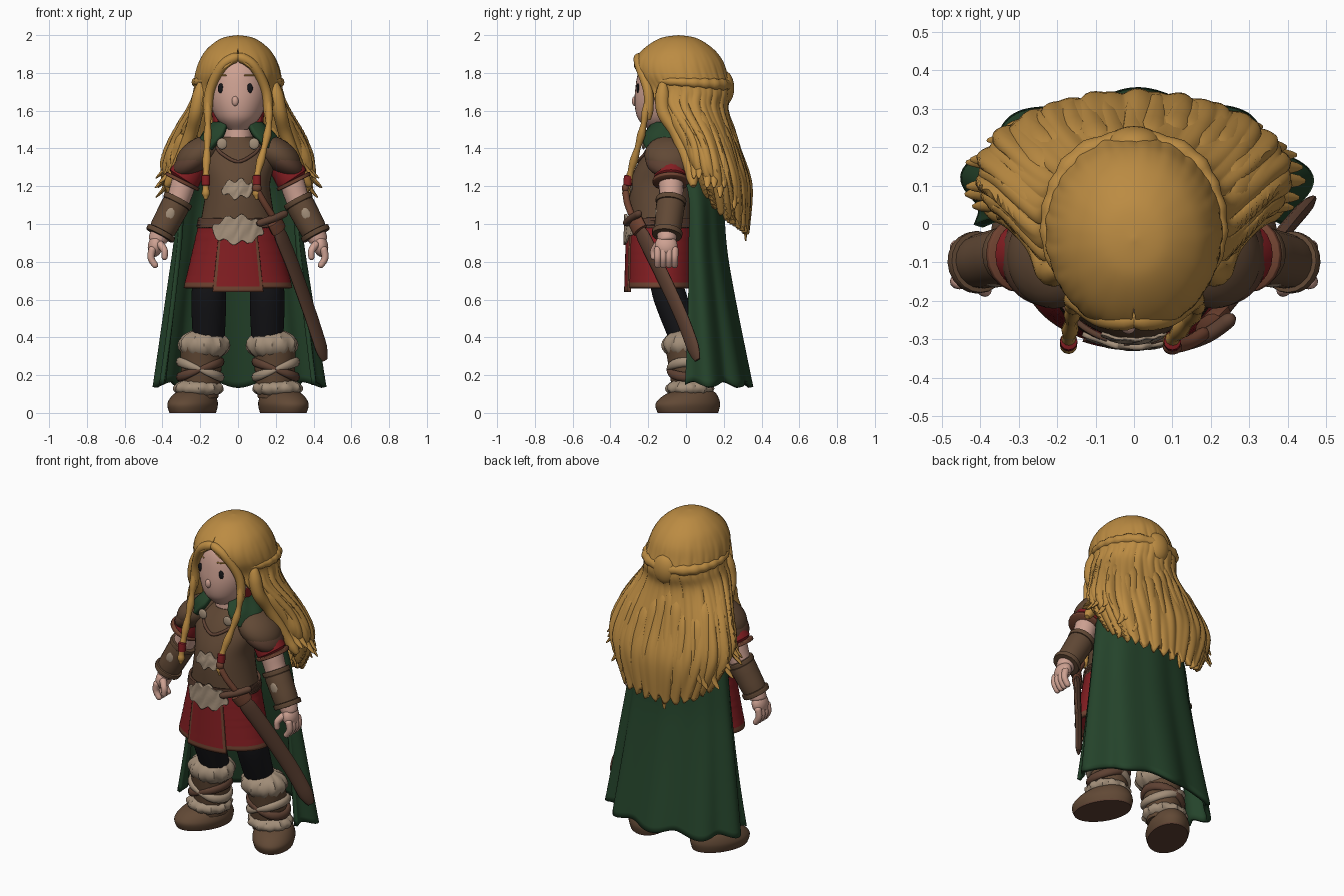
import bpy, bmesh, random
from math import sin, cos, pi, radians
from mathutils import Vector, Matrix

random.seed(4)
if "Cube" in bpy.data.objects:
    bpy.data.objects.remove(bpy.data.objects["Cube"])


def material(name, *rgb):
    m = bpy.data.materials.new(name)
    m.use_nodes = True
    m.diffuse_color = (*rgb, 1)
    m.node_tree.nodes["Principled BSDF"].inputs["Base Color"].default_value = (*rgb, 1)
    return m


HAIR = material("golden hair", .5, .26, .055)
SKIN = material("skin", .62, .36, .29)
GREEN = material("forest green cloth", .018, .057, .024)
RED = material("red cloth", .23, .013, .016)
LEATHER = material("brown leather", .12, .066, .036)
FUR = material("pale fur", .36, .27, .19)
BLACK = material("black cloth", .008, .008, .01)
TRIM = material("reddish brown trim", .16, .055, .03)
SCABBARD = material("dark scabbard leather", .11, .052, .032)


def spline(rows, steps):
    # smooth curve through rows of numbers
    out = []
    for i in range(len(rows) - 1):
        before, start, end, after = [rows[min(max(i + d, 0), len(rows) - 1)] for d in (-1, 0, 1, 2)]
        for j in range(steps):
            t = j / steps
            out.append(tuple(b + t / 2 * (c - a + t * (2*a - 5*b + 4*c - d + t * (3*(b - c) + d - a)))
                             for a, b, c, d in zip(before, start, end, after)))
    return out + [tuple(rows[-1])]


def build(name, rings, mats, closed=True, thick=0, rule=None):
    bm = bmesh.new()
    verts = [[bm.verts.new(p) for p in ring] for ring in rings]
    count = len(rings[0])
    for low, high in zip(verts, verts[1:]):
        for i in range(count if closed else count - 1):
            j = (i + 1) % count
            bm.faces.new((low[i], low[j], high[j], high[i]))
    if closed:
        bm.faces.new(verts[0])
        bm.faces.new(verts[-1])
    bmesh.ops.remove_doubles(bm, verts=bm.verts, dist=.0001)
    bmesh.ops.recalc_face_normals(bm, faces=bm.faces)
    for face in bm.faces:
        face.smooth = True
        if rule:
            face.material_index = rule(face.calc_center_median())
    mesh = bpy.data.meshes.new(name)
    bm.to_mesh(mesh)
    bm.free()
    for m in mats if isinstance(mats, tuple) else (mats,):
        mesh.materials.append(m)
    mesh.set_sharp_from_angle(angle=radians(50))
    ob = bpy.data.objects.new(name, mesh)
    bpy.context.collection.objects.link(ob)
    if thick:
        solid = ob.modifiers.new("thickness", "SOLIDIFY")
        solid.thickness, solid.offset = thick, 0
    return ob


def point(row, angle, scale=1, lift=0, x=0):
    # point on an elliptical section; the angle starts at the front
    z, y, wide = row[:3]
    deep = row[3] if len(row) > 3 else wide
    return Vector((x + wide * scale * sin(angle), y - deep * scale * cos(angle), z + lift))


def section(rows, z):
    return min(spline(rows, 40), key=lambda row: abs(row[0] - z))


def loft(name, rows, mats, x=0, n=40, steps=8, front=False, wave=None, thick=0, rule=None):
    # rows: height, y, half width, half depth, then the half angle (degrees) left open
    # at the front or, with front=True, kept there
    rows = spline(rows, steps)
    opened = len(rows[0]) > 4
    rings = []
    for k, row in enumerate(rows):
        gap = radians(max(row[4], 0)) if opened else 0
        first, last = (-gap, gap) if front else (gap, 2 * pi - gap)
        ring = []
        for i in range(n + opened):
            angle = first + (last - first) * i / n
            scale, lift = wave(angle, k / (len(rows) - 1)) if wave else (1, 0)
            ring.append(point(row, angle, scale, lift, x))
        rings.append(ring)
    return build(name, rings, mats, not opened, thick, rule)


def sweep(name, path, start, end, mats, flat=1, facing=(0, -1, 0), n=12, steps=8, bead=0):
    # tapered tube with rounded ends along a smooth path
    path = [Vector(p) for p in spline([tuple(p) for p in path], steps)]
    rings = []
    for i, p in enumerate(path):
        t = i / (len(path) - 1)
        along = path[min(i + 1, len(path) - 1)] - path[max(i - 1, 0)]
        side = along.cross(Vector(facing)).normalized()
        out = side.cross(along).normalized()
        r = max(start + (end - start) * t, .001) * min(1, .2 + 6 * min(t, 1 - t)) ** .5
        r *= 1 + bead * sin(i * pi / 2)
        rings.append([p + side * r * cos(2 * pi * j / n) + out * r * flat * sin(2 * pi * j / n)
                      for j in range(n)])
    return build(name, rings, mats)


def blob(name, place, size, mats, tilt=0, wave=None):
    arcs = [pi * (i + .1) / 12.2 for i in range(13)]
    ob = loft(name, [(-cos(a), 0, sin(a)) for a in arcs], mats, n=48, steps=1, wave=wave)
    ob.data.transform(Matrix.Translation(place) @ Matrix.Rotation(tilt, 4, "Y") @ Matrix.Diagonal((*size, 1)))
    return ob


def band(name, top, bottom, angle, lift, mats, rounded=False, **options):
    # cloth or leather hugging the body between two heights
    rows = []
    for i in range(25):
        t = i / 24
        z = top + (bottom - top) * t
        _, y, wide, deep = section(BODY, z)
        rows.append((z, y, wide + lift, deep + lift, angle * max(.1, sin(pi * t)) ** .5 if rounded else angle))
    return loft(name, rows, mats, n=72, steps=1, front=True, **options)


def shaggy(angle, t):
    return 1 + .04 * sin(11 * angle + 5 * t) + .03 * sin(19 * angle - 9 * t), .01 * sin(13 * angle)


def ragged(angle, t):
    return 1 + .008 * sin(23 * angle + 9 * t), .012 * sin(17 * angle)


def strands(angle, t):
    loose, side = max(t - .25, 0), min(abs(angle - pi), 2) / 2
    grooves = .03 * sin(23 * angle + 6 * t) + .02 * sin(41 * angle - 8 * t)
    hem = .2 * side * side + .025 * sin(29 * angle)
    return 1 + loose * grooves + .008 * t * sin(17 * angle), t ** 5 * hem


def folds(angle, t):
    return 1 + t * (.055 * cos(9 * (angle - pi)) + .025 * sin(5 * angle)), .015 * t * cos(9 * angle)


# Head and face
HEAD = [(1.5, -.14, .05, .06), (1.57, -.12, .12, .14), (1.7, -.1, .16, .17), (1.85, -.08, .14, .15),
        (1.92, -.06, .03, .03)]
loft("head", HEAD, SKIN)
loft("neck", [(1.4, -.09, .08), (1.55, -.09, .07)], SKIN)
blob("nose", point(section(HEAD, 1.65), -.1), (.018, .015, .026), SKIN)
for side, angle in (("left", .4), ("right", -.6)):
    blob(side + "_eye", point(section(HEAD, 1.72), angle), (.016, .008, .026), BLACK)
    brow = [point(section(HEAD, 1.785), angle + turn) for turn in (-.2, 0, .2)]
    sweep(side + "_brow", brow, .004, .004, HAIR)

# Hair: one open shell with wavy strands, a ragged hem and loose locks
MANE = [(1.985, -.04, 0, 0, 0), (1.97, -.04, .08, .09, 0), (1.92, -.04, .15, .17, 0), (1.86, -.04, .19, .22, 6),
        (1.79, -.03, .212, .235, 28), (1.7, 0, .22, .225, 42), (1.6, 0, .25, .21, 46), (1.4, .09, .35, .18, 62),
        (1.2, .13, .39, .2, 58), (.97, .17, .3, .15, 75)]
loft("hair", MANE, HAIR, n=180, wave=strands, thick=.03)
levels = spline(MANE, 8)
for i in range(25):
    angle = radians(70 + i * 220 / 24)
    outer = abs(angle - pi) / 2
    drift = random.uniform(-.12, .12)
    begin, end = random.randint(48, 54), len(levels) - int(9 * outer) - random.randint(0, 3)
    path = [point(levels[j], angle + drift * (j - begin) / 25) for j in range(begin, end, 4)]
    path.append(path[-1] + Vector((.05 * sin(angle) * (.3 + outer), 0, -.06)))
    sweep("hair_lock", path, random.uniform(.04, .05), .012, HAIR, flat=.6,
          facing=(sin(angle), -cos(angle), 0), n=8, steps=3)

# Gathered knot and bands at the back of the head, strands framing the face
blob("hair_knot", (0, .205, 1.72), (.075, .05, .09), HAIR)
ring = [point(section(MANE, 1.77 - turn / 80), turn, 1.02) for turn in (1, 1.5, 2, 2.5, 3.2)]
sweep("left_hair_band", ring, .02, .035, HAIR, facing=(0, 0, 1), bead=.1)
sweep("left_face_strand", [(-.01, -.25, 1.89), (.08, -.245, 1.84), (.15, -.2, 1.7), (.16, -.2, 1.55)],
      .028, .025, HAIR)
sweep("left_side_lock", [(.19, -.12, 1.75), (.22, -.12, 1.6), (.25, -.05, 1.48), (.32, .02, 1.3), (.38, .04, 1.2)],
      .04, .03, HAIR)

# Long thin front braids with red ties
for side, x, end in (("left", .16, .1), ("right", -.16, -.17)):
    sweep(side + "_braid", [(x, -.2, 1.7), (x, -.23, 1.5), (end, -.3, 1.25), (end, -.32, 1.13)],
          .018, .02, HAIR, bead=.18)
    sweep(side + "_braid_tie", [(end, -.305, 1.26), (end, -.31, 1.2)], .023, .023, RED)

# Cape and cowl
loft("cape", [(1.5, -.06, .15, .12, 35), (1.2, .03, .28, .14, 80), (.8, .05, .34, .16, 78),
              (.15, .08, .43, .25, 70)], GREEN, n=120, steps=12, wave=folds, thick=.025)
loft("cowl", [(1.53, -.08, .12, .1, 28), (1.47, -.08, .18, .15, 28), (1.4, -.08, .22, .17, 42)],
     GREEN, n=60, thick=.03, wave=lambda angle, t: (1 + .03 * sin(7 * angle + 5 * t), 0))
loft("red_collar", [(1.6, -.07, .13, .1, 60), (1.5, -.07, .12, .1, 60)], RED, thick=.02)

# Cuirass and its dressings
BODY = [(.65, -.13, .28, .18), (1, -.13, .2, .17), (1.2, -.13, .17, .17), (1.35, -.1, .19, .14),
        (1.46, -.09, .08, .08)]
loft("leather_cuirass", BODY[1:], LEATHER)
band("chest_ornament", 1.23, 1.14, 29, .006, FUR, rounded=True, thick=.008, wave=ragged)
band("belt", 1.03, .98, 180, .01, SCABBARD, thick=.015)
band("waist_fur", 1.04, .9, 36, .02, FUR, rounded=True, thick=.015, wave=ragged)
edge = [point(section(BODY, 1.33 + abs(turn) / 12), turn, 1.02) for turn in (-1, -.5, 0, .5, 1)]
sweep("collar_edge", edge, .009, .009, SCABBARD)

# Skirt with a trimmed hem and a front panel
band("skirt", 1, .66, 180, 0, (RED, TRIM), thick=.02, rule=lambda c: int(c.z < .69))
band("front_panel", 1, .64, 27, .01, (RED, TRIM), thick=.015,
     rule=lambda c: int(c.z < .67 or abs(c.x) > .18 - c.z / 10))

# Arm
shoulder, elbow, wrist = (.27, -.08, 1.28), (.32, -.08, 1.12), (.41, -.1, .95)
sweep("left_sleeve", [(.17, -.08, 1.36), (.23, -.08, 1.32), (.3, -.08, 1.22)], .06, .095, RED, n=20)
sweep("left_sleeve_trim", [(.29, -.08, 1.235), (.3, -.08, 1.215)], .098, .098, TRIM, n=20)
blob("left_shoulder_guard", (.21, -.085, 1.365), (.135, .135, .085), LEATHER, tilt=.6)
blob("left_shoulder_lower_plate", (.225, -.085, 1.34), (.14, .13, .07), SCABBARD, tilt=.6)
blob("left_collar_clasp", (.085, -.225, 1.425), (.028, .01, .03), FUR)
sweep("left_arm", [shoulder, elbow, wrist, (.43, -.1, .9)], .07, .045, SKIN, n=20)
sweep("left_bracer", [elbow, wrist], .078, .07, LEATHER, n=20)
for rim, place in (("upper", elbow), ("lower", wrist)):
    centre, slope = Vector(place), Vector(wrist) - Vector(elbow)
    sweep(f"left_{rim}_bracer_rim", [centre - slope / 12, centre + slope / 12], .082, .08, LEATHER, n=20)
blob("left_bracer_patch", (.36, -.155, 1.05), (.025, .01, .04), FUR, tilt=-.4)

# Hand
blob("left_hand", (.437, -.105, .885), (.04, .06, .06), SKIN, tilt=-.2)
for i in range(4):
    y = -.15 + .03 * i
    sweep("left_finger", [(.45, y, .88), (.46, y, .82), (.43, y, .77)], .021, .016, SKIN)
sweep("left_thumb", [(.42, -.14, .9), (.39, -.17, .86), (.39, -.17, .81)], .022, .015, SKIN)

# Leg and fur-wrapped boot
loft("left_leg", [(.75, -.12, .08), (.6, -.08, .092), (.4, -.01, .085)], BLACK, x=.155)
loft("left_boot_shaft", [(.08, .02, .09), (.2, .02, .105), (.35, 0, .11)], LEATHER, x=.195)
blob("left_fur_cuff", (.18, 0, .36), (.135, .125, .085), FUR, wave=shaggy)
blob("left_ankle_fur", (.21, .02, .13), (.13, .125, .055), FUR, wave=shaggy)
for slant, mat in ((.04, FUR), (-.04, SCABBARD)):
    turns = [i * pi / 6 for i in range(13)]
    sweep("left_boot_wrap", [(.2 + .11 * sin(a), .015 - .11 * cos(a), .23 + slant * sin(a)) for a in turns],
          .018, .018, mat, flat=1.4, facing=(0, 0, 1), steps=2)
foot = loft("left_foot", [(0, 0, .11, .17), (.05, 0, .12, .18), (.1, .02, .1, .14), (.13, .05, .06, .07)],
            (LEATHER, SCABBARD), rule=lambda c: int(c.z < .01))
foot.data.transform(Matrix.Translation((.24, .01, 0)) @ Matrix.Rotation(.45, 4, "Z"))

# Mirror the paired parts to the right side
for ob in [o for o in bpy.context.collection.objects if o.name.startswith("left_")]:
    name = ob.name.replace("left_", "right_")
    if name not in bpy.data.objects:
        twin = ob.copy()
        twin.name, twin.data = name, ob.data.copy()
        twin.data.transform(Matrix.Scale(-1, 4, (1, 0, 0)))
        twin.data.flip_normals()
        bpy.context.collection.objects.link(twin)

# Sheathed sword on the left hip
outward = (.7, -.7, 0)
sweep("scabbard", [(.2, -.26, 1), (.29, -.15, .78), (.39, -.02, .5), (.46, .06, .28)],
      .046, .042, SCABBARD, flat=.45, facing=outward)
sweep("scabbard_mouth", [(.19, -.27, 1.02), (.22, -.24, .96)], .05, .05, TRIM, flat=.55, facing=outward)
sweep("sword_grip", [(.19, -.28, 1.03), (.14, -.31, 1.11), (.1, -.32, 1.18)], .018, .018, TRIM)
blob("sword_pommel", (.1, -.32, 1.19), (.025, .02, .025), TRIM)
sweep("sword_guard", [(.1, -.32, 1), (.19, -.29, 1.03), (.26, -.24, 1.06)], .02, .02, SCABBARD, facing=(0, 0, 1))
